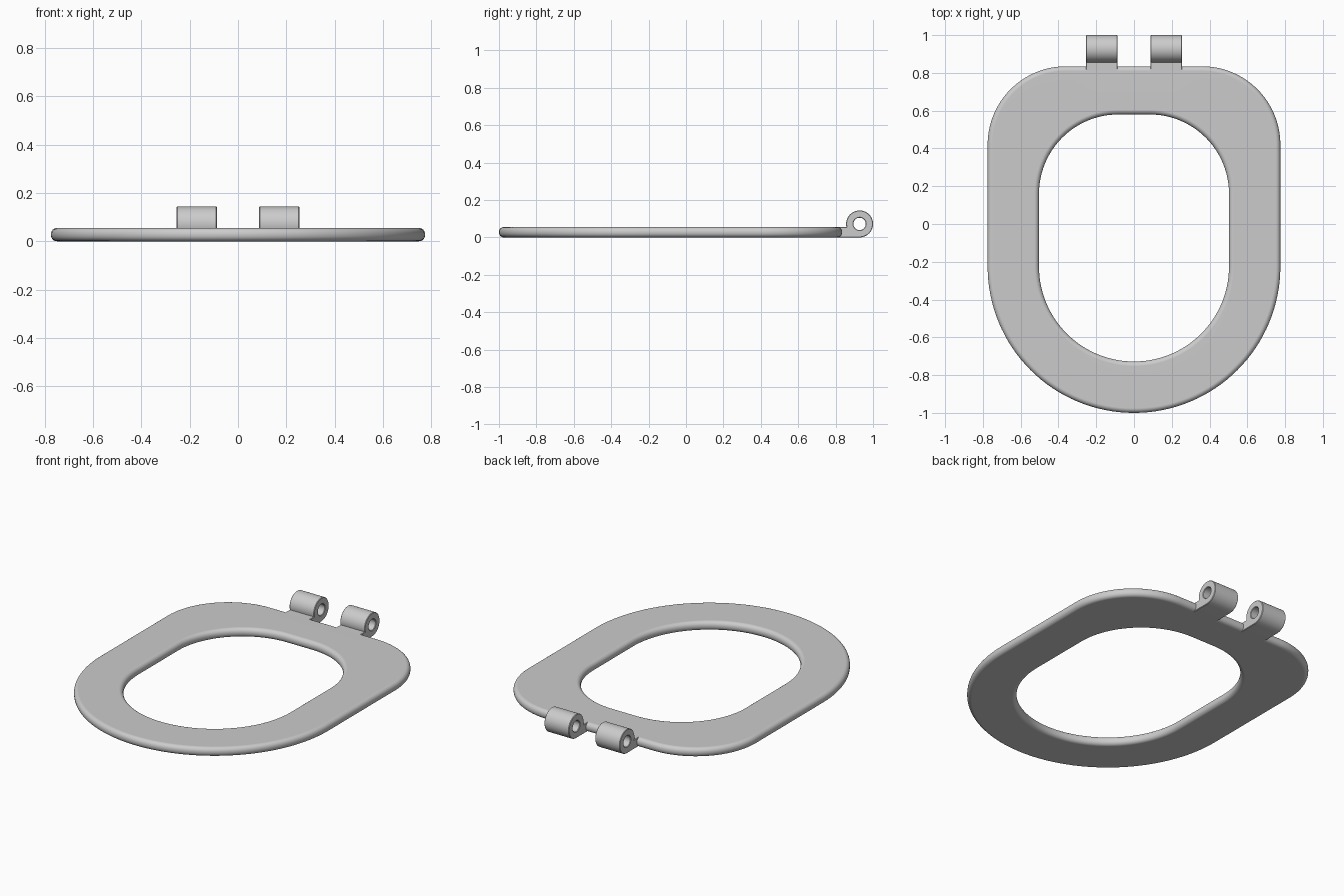
import bpy
import bmesh
from math import sin, cos, pi, radians
from mathutils import Matrix, Vector

cube = bpy.data.objects.get("Cube")
if cube:
    bpy.data.objects.remove(cube, do_unlink=True)

grey = bpy.data.materials.new("light grey plastic")
grey.use_nodes = True
colour = (0.6, 0.6, 0.6, 1)
grey.diffuse_color = colour
grey.node_tree.nodes["Principled BSDF"].inputs["Base Color"].default_value = colour

THICK = 0.055
ROUND = 0.025


def finish(name, mesh, angle):
    """Link a mesh as a named, smooth shaded object."""
    obj = bpy.data.objects.new(name, mesh)
    bpy.context.collection.objects.link(obj)
    mesh.materials.clear()
    mesh.materials.append(grey)
    bpy.ops.object.select_all(action="DESELECT")
    obj.select_set(True)
    bpy.context.view_layer.objects.active = obj
    bpy.ops.object.shade_smooth_by_angle(angle=radians(angle))
    return obj


def outline(half_width, back, corner, offset):
    """Round front and two rounded back corners, grown by offset."""
    arcs = [(half_width - corner, back - corner, corner, 0, 24),
            (corner - half_width, back - corner, corner, pi / 2, 24),
            (0, -0.225, half_width, pi, 64)]
    pts = []
    for cx, cy, r, start, steps in arcs:
        sweep = pi if cx == 0 else pi / 2
        for i in range(steps + 1):
            a = start + sweep * i / steps
            pts.append((cx + (r + offset) * cos(a), cy + (r + offset) * sin(a)))
    return pts


# Seat ring: a rounded cross-section swept around both outlines
def edge_profile(steps=6):
    """(inset, height) pairs from the bottom to the top of a rounded edge."""
    arc = [(ROUND * (1 - sin(t)), ROUND * (1 - cos(t)))
           for t in (pi / 2 * i / steps for i in range(steps + 1))]
    return arc + [(d, THICK - z) for d, z in reversed(arc)]


bm = bmesh.new()
loops = []
for d, z in edge_profile():
    loops.append([bm.verts.new((x, y, z)) for x, y in outline(0.775, 0.835, 0.415, -d)])
for d, z in reversed(edge_profile()):
    loops.append([bm.verts.new((x, y, z)) for x, y in outline(0.503, 0.58, 0.42, d)])
for k, low in enumerate(loops):
    high = loops[(k + 1) % len(loops)]
    for i in range(len(low)):
        j = (i + 1) % len(low)
        bm.faces.new((low[i], low[j], high[j], high[i]))
bmesh.ops.recalc_face_normals(bm, faces=bm.faces)
seat_mesh = bpy.data.meshes.new("seat_ring")
bm.to_mesh(seat_mesh)
bm.free()
seat = finish("seat_ring", seat_mesh, 40)
seat.modifiers.new("even_shading", "WEIGHTED_NORMAL").keep_sharp = True


# Hinges: an eye with a pin hole and a short arm, extruded sideways
HINGE_Y, HINGE_R, HOLE_R, CHAMFER = 0.928, 0.072, 0.033, 0.003


def circle_points(radius, start, end, steps):
    return [(HINGE_Y + radius * cos(radians(start + (end - start) * i / steps)),
             HINGE_R + radius * sin(radians(start + (end - start) * i / steps)))
            for i in range(steps + 1)]


def hinge(name, centre_x, half_length):
    curve = bpy.data.curves.new(name + "_profile", "CURVE")
    curve.dimensions = "2D"
    curve.fill_mode = "BOTH"
    curve.extrude = half_length - CHAMFER
    curve.bevel_depth = CHAMFER
    curve.bevel_resolution = 0
    curve.offset = -CHAMFER
    body = circle_points(HINGE_R, -90, 193.7, 48) + [(0.8, THICK), (0.8, 0)]
    hole = circle_points(HOLE_R, 0, 360, 32)[:-1]
    for pts in (body, hole):
        spline = curve.splines.new("POLY")
        spline.points.add(len(pts) - 1)
        for p, (y, z) in zip(spline.points, pts):
            p.co = (y, z, 0, 1)
        spline.use_cyclic_u = True
    helper = bpy.data.objects.new(name + "_profile", curve)
    bpy.context.collection.objects.link(helper)
    deps = bpy.context.evaluated_depsgraph_get()
    mesh = bpy.data.meshes.new_from_object(helper.evaluated_get(deps))
    bpy.data.objects.remove(helper, do_unlink=True)

    # Turn the profile upright so its depth runs along x
    turn = Matrix(((0, 0, 1), (1, 0, 0), (0, 1, 0))).to_4x4()
    mesh.transform(Matrix.Translation(Vector((centre_x, 0, 0))) @ turn)
    work = bmesh.new()
    work.from_mesh(mesh)
    bmesh.ops.remove_doubles(work, verts=work.verts, dist=0.0001)
    bmesh.ops.recalc_face_normals(work, faces=work.faces)
    work.to_mesh(mesh)
    work.free()
    finish(name, mesh, 30)


for side, sign in (("left", 1), ("right", -1)):
    hinge(side + "_hinge", sign * 0.171, 0.083)
